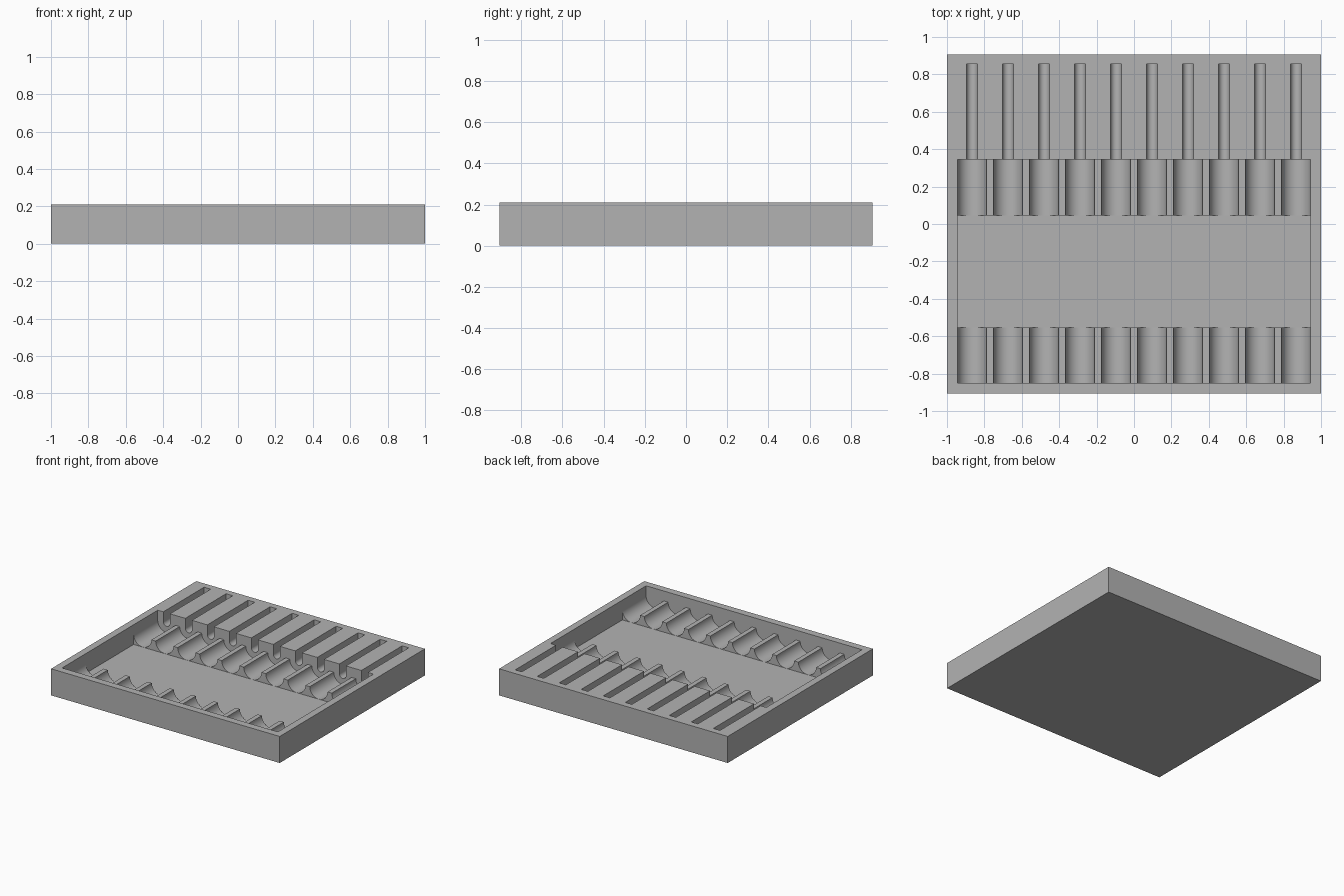
import bpy, bmesh, math

if "Cube" in bpy.data.objects:
    bpy.data.objects.remove(bpy.data.objects["Cube"], do_unlink=True)

HALF_X, HALF_Y, TOP = 1.0, 0.907, 0.21
COUNT, PITCH = 10, 0.1925
BARREL_R, SLOT_R = 0.0778, 0.029
AXIS_Z = 0.132                       # shared axis height of cradles and slots
FLOOR = AXIS_Z - BARREL_R
INNER_X = (COUNT - 1) / 2 * PITCH + BARREL_R
CENTRES = [(i - (COUNT - 1) / 2) * PITCH for i in range(COUNT)]
ABOVE = TOP + 0.1                    # cutters reach past the rim

grey = bpy.data.materials.new("plain grey")
grey.use_nodes = True
colour = (0.45, 0.45, 0.45, 1)
grey.diffuse_color = colour
grey.node_tree.nodes["Principled BSDF"].inputs["Base Color"].default_value = colour


def extrude_profile(name, profile, y0, y1):
    """Solid made by sweeping an (x, z) outline from y0 to y1."""
    bm = bmesh.new()
    face = bm.faces.new([bm.verts.new((x, y0, z)) for x, z in profile])
    swept = bmesh.ops.extrude_face_region(bm, geom=[face])["geom"]
    verts = [v for v in swept if isinstance(v, bmesh.types.BMVert)]
    bmesh.ops.translate(bm, verts=verts, vec=(0, y1 - y0, 0))
    bmesh.ops.recalc_face_normals(bm, faces=bm.faces)
    mesh = bpy.data.meshes.new(name)
    bm.to_mesh(mesh)
    bm.free()
    mesh.materials.append(grey)
    obj = bpy.data.objects.new(name, mesh)
    bpy.context.collection.objects.link(obj)
    return obj


def box_profile(half, z0, z1):
    return [(-half, z0), (half, z0), (half, z1), (-half, z1)]


def arc(cx, radius, steps=24):
    """Lower half circle, left to right."""
    return [(cx - radius * math.cos(math.pi * i / steps),
             AXIS_Z - radius * math.sin(math.pi * i / steps))
            for i in range(steps + 1)]


def cut(target, cutter):
    mod = target.modifiers.new("cut", 'BOOLEAN')
    mod.operation, mod.solver, mod.object = 'DIFFERENCE', 'EXACT', cutter
    bpy.context.view_layer.objects.active = target
    bpy.ops.object.modifier_apply(modifier=mod.name)
    bpy.data.objects.remove(cutter, do_unlink=True)


# Solid block
tray = extrude_profile("tray", box_profile(HALF_X, 0, TOP), -HALF_Y, HALF_Y)

# Row of round cradles with flat ridges between, open to the rim
scallops = [(-INNER_X, ABOVE)]
for cx in CENTRES:
    scallops += arc(cx, BARREL_R)
scallops.append((INNER_X, ABOVE))
cut(tray, extrude_profile("cradle_cutter", scallops, -0.85, 0.345))

# Flat trough across the middle
cut(tray, extrude_profile("trough_cutter", box_profile(INNER_X, FLOOR - 0.0005, ABOVE),
                          -0.553, 0.045))

# Narrow round-bottomed slots in the back shelf
for cx in CENTRES:
    outline = [(cx - SLOT_R, ABOVE)] + arc(cx, SLOT_R, 16) + [(cx + SLOT_R, ABOVE)]
    cut(tray, extrude_profile("slot_cutter", outline, 0.3, 0.855))

# Smooth round cradles, sharp edges elsewhere
bpy.ops.object.select_all(action='DESELECT')
tray.select_set(True)
bpy.context.view_layer.objects.active = tray
bpy.ops.object.shade_smooth_by_angle(angle=math.radians(30))
